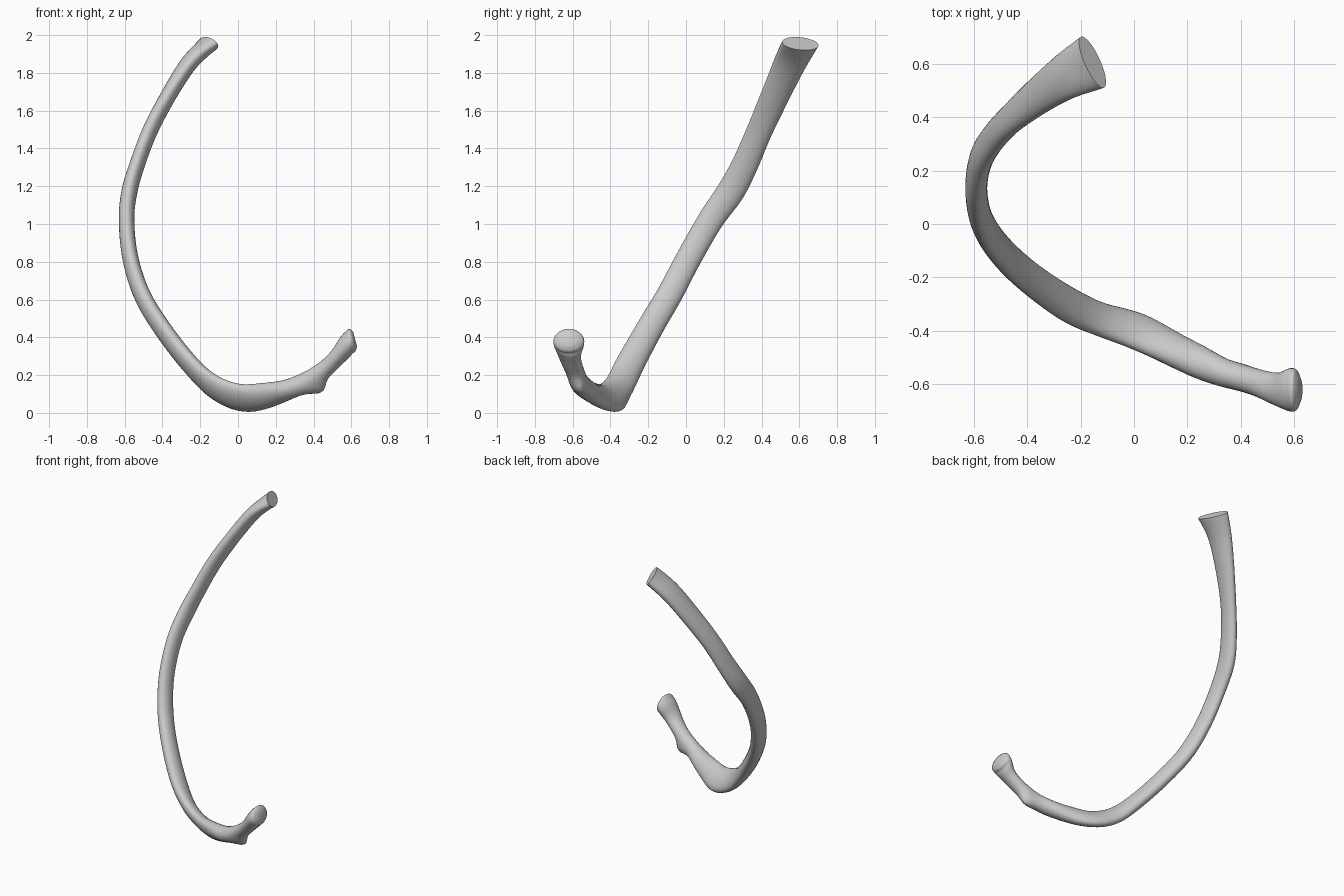
import bpy, bmesh, math
from mathutils import Vector

cube = bpy.data.objects.get("Cube")
if cube:
    bpy.data.objects.remove(cube)

bone = bpy.data.materials.new("pale_grey_bone")
bone.use_nodes = True
bone.diffuse_color = (0.6, 0.6, 0.6, 1)
bone.node_tree.nodes["Principled BSDF"].inputs["Base Color"].default_value = (0.6, 0.6, 0.6, 1)

# Stations: centre, broad-axis direction, broad and thin half-widths
ROOT, SHAFT, BEND, NECK = (-.35, .94, 0), (0, .87, -.5), (0, .7, -.7), (.1, 1, -.2)
stations = [
    ((-.155, .605, 1.955), ROOT, .105, .045),
    ((-.26, .55, 1.85), (-.2, .95, -.15), .088, .045),
    ((-.365, .475, 1.685), (-.1, .9, -.3), .076, .042),
    ((-.465, .39, 1.495), SHAFT, .068, .04),
    ((-.535, .31, 1.31), SHAFT, .07, .04),
    ((-.575, .235, 1.17), SHAFT, .073, .042),
    ((-.59, .13, 1.02), SHAFT, .068, .041),
    ((-.57, .015, .82), SHAFT, .067, .042),
    ((-.51, -.085, .63), SHAFT, .068, .044),
    ((-.41, -.185, .46), SHAFT, .07, .045),
    ((-.265, -.29, .27), SHAFT, .075, .045),
    ((-.13, -.355, .14), BEND, .08, .043),
    ((.02, -.405, .08), BEND, .09, .045),
    ((.18, -.485, .1), BEND, .072, .052),
    ((.33, -.555, .15), NECK, .053, .052),
    ((.45, -.59, .225), NECK, .05, .045),
    ((.53, -.615, .3), NECK, .06, .045),
    ((.58, -.62, .365), (0, 1, 0), .08, .06),
    ((.605, -.62, .385), (0, 1, 0), .077, .062),
    ((.62, -.62, .39), (0, 1, 0), .045, .04),
]
rows = [[*c, *Vector(w).normalized(), a, b] for c, w, a, b in stations]


def spline(p, q, r, s, t):
    """Smooth interpolation between stations q and r."""
    return [0.5 * (2 * j + (k - i) * t + (2 * i - 5 * j + 4 * k - l) * t ** 2
                   + (3 * j - i - 3 * k + l) * t ** 3)
            for i, j, k, l in zip(p, q, r, s)]


STEPS, SIDES = 6, 28
path = []
last = len(rows) - 1
for n in range(last):
    group = [rows[max(0, min(last, n + d))] for d in (-1, 0, 1, 2)]
    path += [spline(*group, t / STEPS) for t in range(STEPS)]
path.append(rows[-1])

# Loft the shaft from the cut end to the head
bm = bmesh.new()
rings = []
for i, row in enumerate(path):
    before, after = path[max(0, i - 4)], path[min(len(path) - 1, i + 4)]
    tangent = (Vector(after[:3]) - Vector(before[:3])).normalized()
    if i > (last - 3) * STEPS:          # head faces outward
        blend = min(1, (i / STEPS - last + 3) / 1.2)
        tangent = tangent.lerp(Vector((.95, 0, .25)), blend).normalized()
    broad = Vector(row[3:6])
    broad = (broad - tangent * broad.dot(tangent)).normalized()
    thin = tangent.cross(broad)
    ring = []
    for k in range(SIDES):
        ang = math.tau * k / SIDES
        ring.append(bm.verts.new(Vector(row[:3]) + broad * row[6] * math.cos(ang)
                                 + thin * row[7] * math.sin(ang)))
    rings.append(ring)
for r0, r1 in zip(rings, rings[1:]):
    for k in range(SIDES):
        m = (k + 1) % SIDES
        bm.faces.new((r0[k], r0[m], r1[m], r1[k]))
bm.faces.new(rings[0])
bm.faces.new(rings[-1])

# Pull out the small knob under the neck
knob = Vector((.42, -.57, .13))
for v in bm.verts:
    fall = math.exp(-((v.co - knob).length / .055) ** 2)
    v.co += Vector((.035, .01, -.03)) * fall

bmesh.ops.recalc_face_normals(bm, faces=bm.faces[:])
mesh = bpy.data.meshes.new("rib_bone")
bm.to_mesh(mesh)
bm.free()
mesh.materials.append(bone)
rib = bpy.data.objects.new("rib_bone", mesh)
bpy.context.collection.objects.link(rib)
bpy.context.view_layer.objects.active = rib
rib.select_set(True)
bpy.ops.object.shade_smooth_by_angle(angle=math.radians(40))
